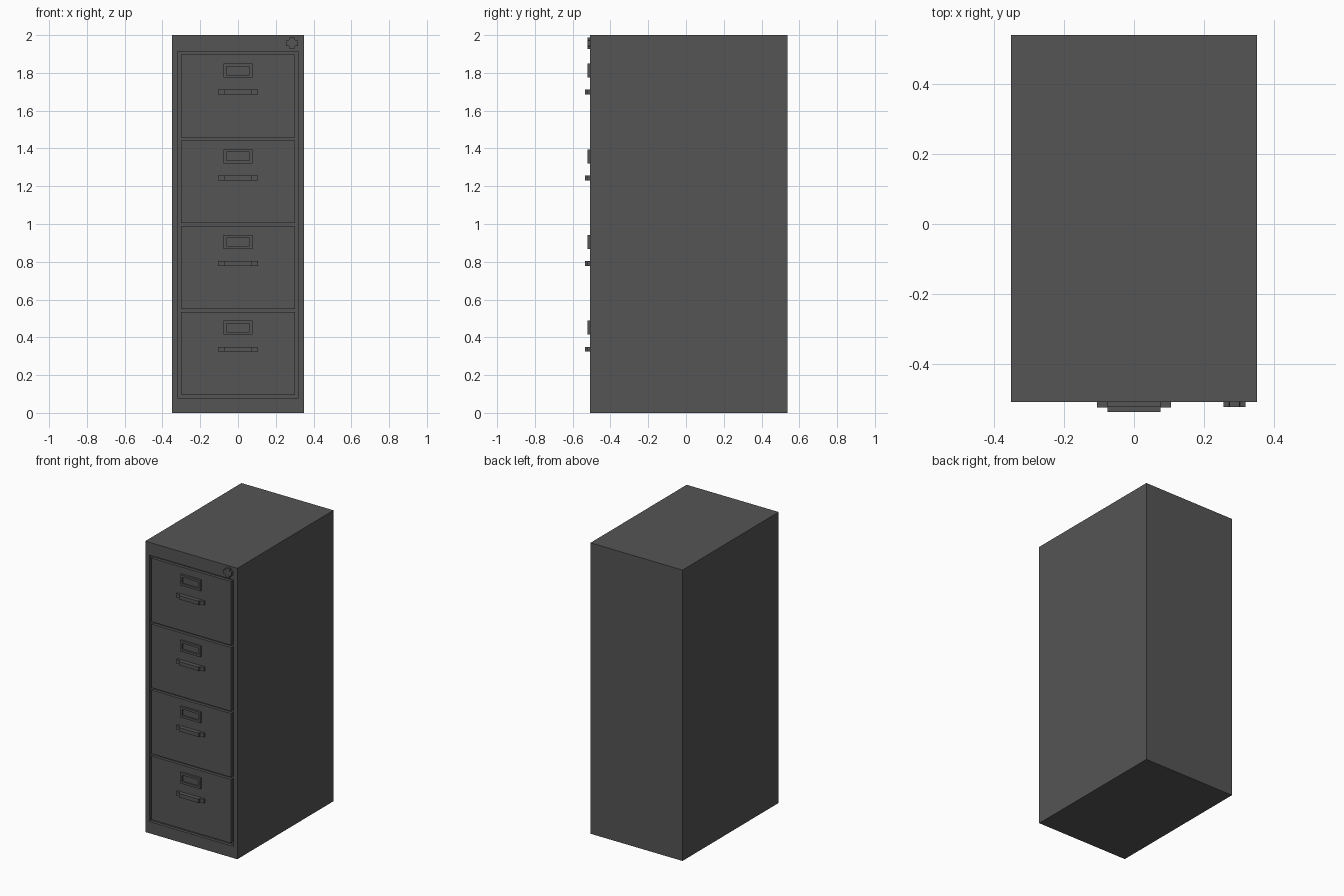
import bpy, bmesh

if "Cube" in bpy.data.objects:
    bpy.data.objects.remove(bpy.data.objects["Cube"])

mat = bpy.data.materials.new("dark grey metal")
mat.diffuse_color = (0.09, 0.09, 0.09, 1)
mat.use_nodes = True
mat.node_tree.nodes["Principled BSDF"].inputs["Base Color"].default_value = mat.diffuse_color

FRONT = -0.507


def finish(name, bm):
    bmesh.ops.recalc_face_normals(bm, faces=bm.faces[:])
    me = bpy.data.meshes.new(name)
    bm.to_mesh(me)
    bm.free()
    me.materials.append(mat)
    ob = bpy.data.objects.new(name, me)
    bpy.context.collection.objects.link(ob)


def extrude_profile(bm, pts, offset):
    face = bm.faces.new([bm.verts.new(p) for p in pts])
    ext = bmesh.ops.extrude_face_region(bm, geom=[face])["geom"]
    bmesh.ops.translate(bm, vec=offset, verts=[v for v in ext if isinstance(v, bmesh.types.BMVert)])


def panel(name, x0, x1, y0, y1, z0, z1, hole=None, depth=0):
    """Box whose front (-y) face may carry a rectangular recess (x0, x1, z0, z1)."""
    bm = bmesh.new()
    ring = lambda a, b, c, d, y: [bm.verts.new(p) for p in
                                  ((a, y, c), (b, y, c), (b, y, d), (a, y, d))]
    rings = [ring(x0, x1, z0, z1, y1), ring(x0, x1, z0, z1, y0)]
    if hole:
        rings += [ring(*hole, y0), ring(*hole, y0 + depth)]
    for r, s in zip(rings, rings[1:]):
        for i in range(4):
            j = (i + 1) % 4
            bm.faces.new((r[i], r[j], s[j], s[i]))
    bm.faces.new(rings[0])
    bm.faces.new(rings[-1])
    finish(name, bm)


# cabinet shell with the drawer opening sunk into its front
panel("cabinet_body", -0.35, 0.35, FRONT, 0.538, 0, 2,
      (-0.32, 0.32, 0.08, 1.912), 0.02)

for i in range(4):
    z = 0.097 + i * 0.4537
    # drawer front, flush with the shell
    panel(f"drawer_{i + 1}", -0.302, 0.302, FRONT, FRONT + 0.02, z, z + 0.438)
    # label holder frame with sunken centre
    panel(f"label_holder_{i + 1}", -0.077, 0.077, FRONT - 0.014, FRONT, z + 0.317, z + 0.391,
          (-0.062, 0.062, z + 0.332, z + 0.376), 0.01)
    # stepped handle
    bm = bmesh.new()
    half = [(0.105, FRONT), (0.105, FRONT - 0.015), (0.075, FRONT - 0.015), (0.075, FRONT - 0.029)]
    outline = half + [(-x, y) for x, y in reversed(half)]
    extrude_profile(bm, [(x, y, z + 0.227) for x, y in outline], (0, 0, 0.026))
    finish(f"handle_{i + 1}", bm)

# cross-shaped lock in the top right corner
bm = bmesh.new()
pts = [(0.031, -0.014), (0.031, 0.014), (0.016, 0.016)]
outline = []
for k in range(4):
    outline += pts
    pts = [(-b, a) for a, b in pts]
extrude_profile(bm, [(0.286 + a, FRONT, 1.957 + b) for a, b in outline], (0, -0.014, 0))
finish("lock", bm)
